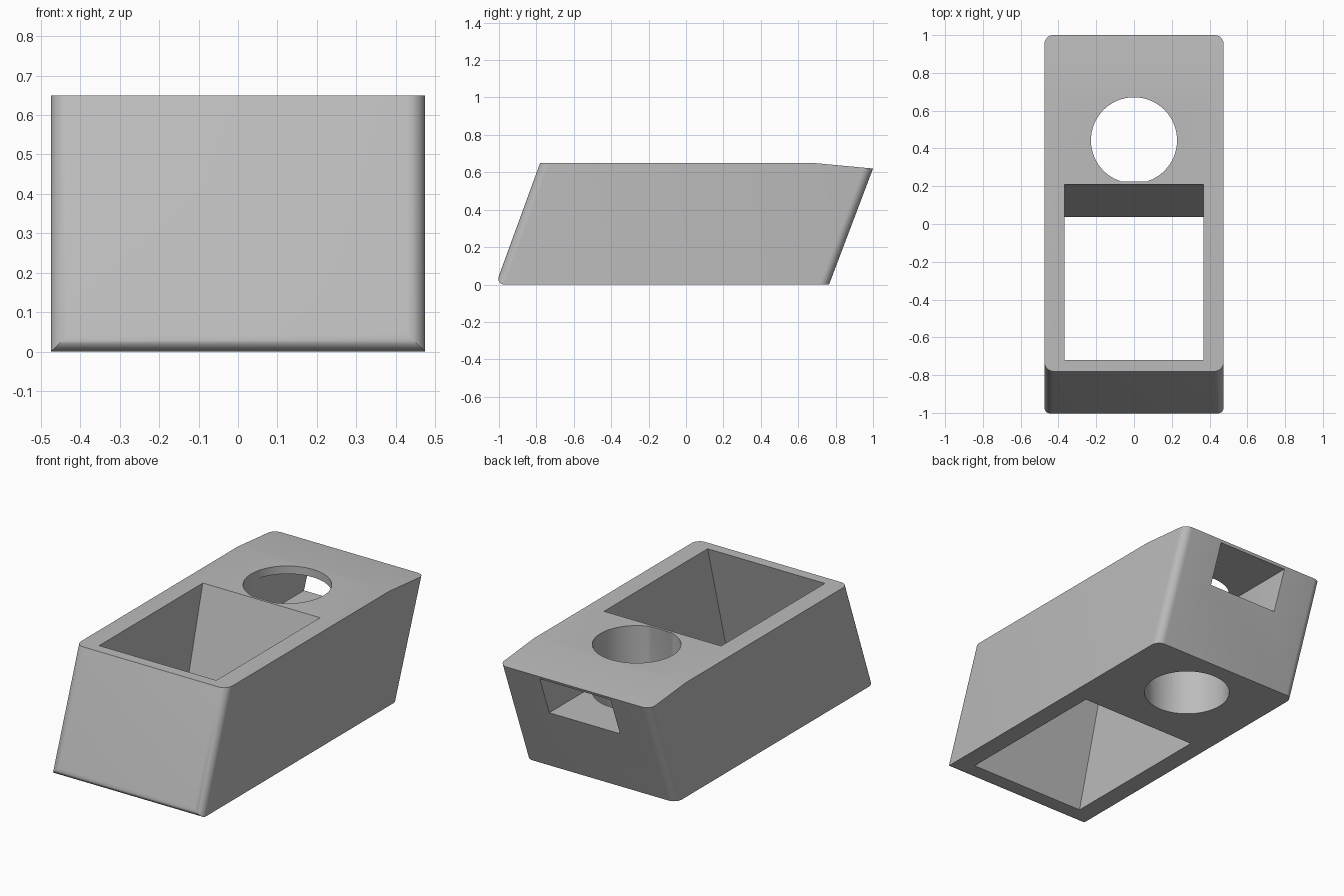
import bpy, bmesh, math
from mathutils import Vector

default = bpy.data.objects.get("Cube")
if default:
    bpy.data.objects.remove(default, do_unlink=True)

grey = bpy.data.materials.new("plain grey")
grey.use_nodes = True
grey.diffuse_color = (0.5, 0.5, 0.5, 1)
grey.node_tree.nodes["Principled BSDF"].inputs["Base Color"].default_value = (0.5, 0.5, 0.5, 1)


def finish(name, bm):
    """Turn a bmesh into a linked object with the grey material."""
    bmesh.ops.recalc_face_normals(bm, faces=bm.faces)
    mesh = bpy.data.meshes.new(name)
    bm.to_mesh(mesh)
    bm.free()
    mesh.materials.append(grey)
    obj = bpy.data.objects.new(name, mesh)
    bpy.context.collection.objects.link(obj)
    return obj


def side_prism(profile, half_width):
    """Extrude a (y, z) profile across x, centred."""
    bm = bmesh.new()
    face = bm.faces.new([bm.verts.new((-half_width, y, z)) for y, z in profile])
    new = bmesh.ops.extrude_face_region(bm, geom=[face])["geom"]
    bmesh.ops.translate(bm, vec=(2 * half_width, 0, 0),
                        verts=[v for v in new if isinstance(v, bmesh.types.BMVert)])
    return bm


HEIGHT = 0.65
LEAN = math.tan(math.radians(15))  # lean of the pocket walls

# Leaning block with a chamfered top at the back
bm = side_prism([(-1.017, 0), (0.765, 0), (1.0, 0.62), (0.68, HEIGHT), (-0.78, HEIGHT)], 0.475)


def is_rounded(edge):
    a, b = (v.co for v in edge.verts)
    upright = abs(a.z - b.z) > 0.3
    front_bottom = max(a.y, b.y) < -0.9 and max(a.z, b.z) < 0.01
    return upright or front_bottom


bmesh.ops.bevel(bm, geom=[e for e in bm.edges if is_rounded(e)], offset=0.048,
                segments=8, profile=0.5, affect='EDGES')
block = finish("block", bm)

# Large leaning pocket that runs right through
LOW, HIGH = -0.1, 0.75


def leaning(y_top, z):
    return y_top + (z - HEIGHT) * LEAN


pocket = finish("pocket_cutter", side_prism(
    [(leaning(-0.72, LOW), LOW), (leaning(0.21, LOW), LOW),
     (leaning(0.21, HIGH), HIGH), (leaning(-0.72, HIGH), HIGH)], 0.368))

# Upright round hole, trimmed to leave a thin wall beside the pocket
bm = bmesh.new()
bmesh.ops.create_cone(bm, cap_ends=True, segments=64, radius1=0.228, radius2=0.228, depth=1)
bmesh.ops.translate(bm, verts=bm.verts, vec=(0, 0.443, HEIGHT / 2))
cut = bmesh.ops.bisect_plane(bm, geom=bm.verts[:] + bm.edges[:] + bm.faces[:],
                             plane_co=(0, 0.225, HEIGHT),
                             plane_no=Vector((0, -1, LEAN)), clear_outer=True)
bmesh.ops.holes_fill(bm, edges=[e for e in cut["geom_cut"] if isinstance(e, bmesh.types.BMEdge)])
hole = finish("hole_cutter", bm)

# Slot from the back face into the round hole
slot = finish("slot_cutter", side_prism([(0.45, 0.38), (1.2, 0.38), (1.2, 0.605), (0.45, 0.605)], 0.222))

bpy.context.view_layer.objects.active = block
for cutter in (pocket, hole, slot):
    cutter.hide_render = True
    mod = block.modifiers.new(cutter.name, 'BOOLEAN')
    mod.operation = 'DIFFERENCE'
    mod.solver = 'EXACT'
    mod.object = cutter
    bpy.ops.object.modifier_apply(modifier=mod.name)
    bpy.data.objects.remove(cutter, do_unlink=True)

# Smooth rounded edges, keep the rest crisp
bpy.ops.object.select_all(action='DESELECT')
block.select_set(True)
bpy.ops.object.shade_smooth_by_angle(angle=math.radians(30))
